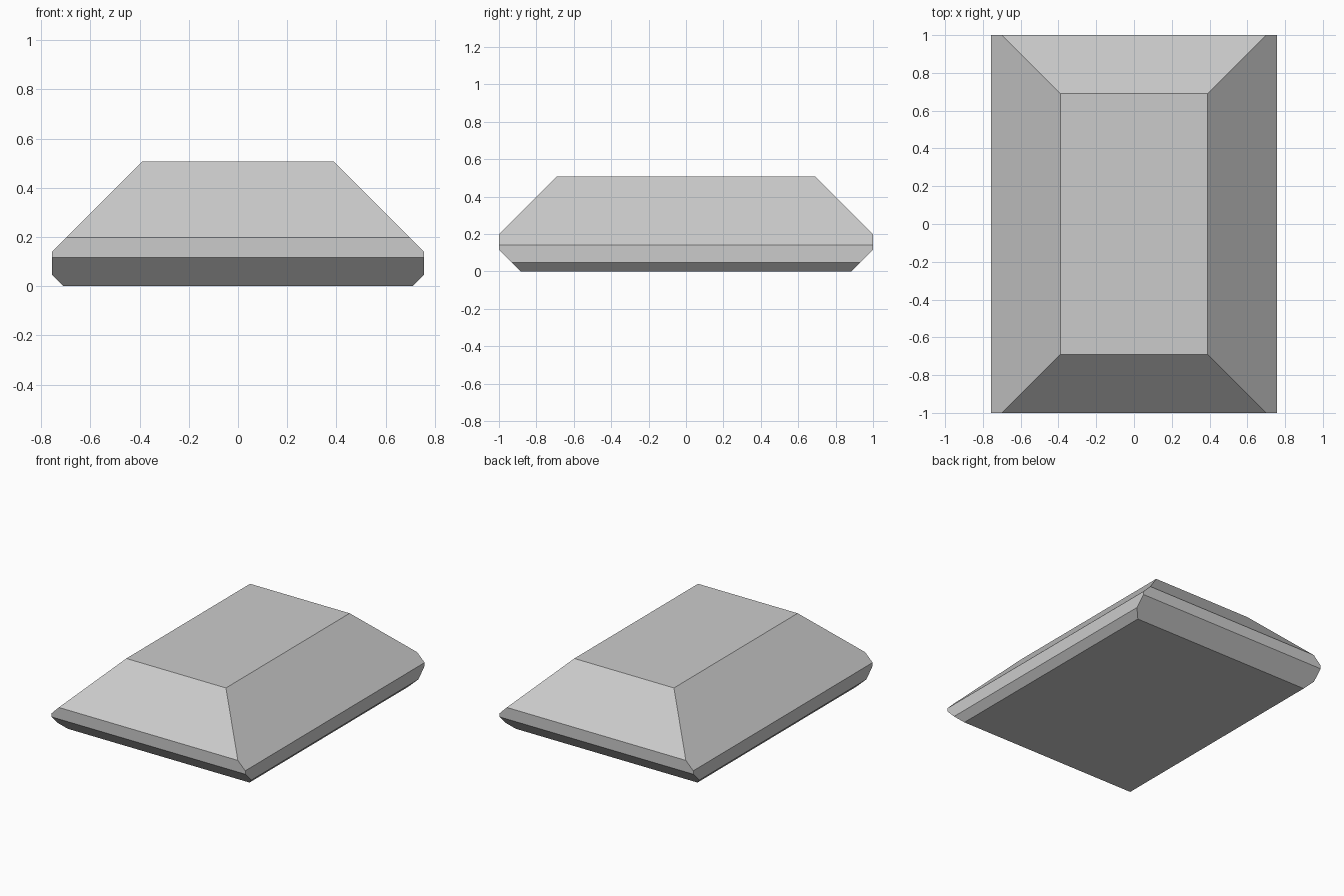
import bpy, bmesh
from mathutils import Vector

if "Cube" in bpy.data.objects:
    bpy.data.objects.remove(bpy.data.objects["Cube"])

HX, HY, H = 0.757, 1.0, 0.508


def slice_off(bm, point, normal):
    """Cut away everything beyond a plane and cap the opening."""
    geom = bm.verts[:] + bm.edges[:] + bm.faces[:]
    cut = bmesh.ops.bisect_plane(bm, geom=geom, dist=1e-5, plane_co=point,
                                 plane_no=normal, clear_outer=True)
    edges = [e for e in cut["geom_cut"] if isinstance(e, bmesh.types.BMEdge)]
    bmesh.ops.contextual_create(bm, geom=edges)


# Block with the overall size
bm = bmesh.new()
bmesh.ops.create_cube(bm, size=1)
for v in bm.verts:
    v.co = Vector((v.co.x * 2 * HX, v.co.y * 2 * HY, (v.co.z + 0.5) * H))

# 45 degree bevels: large above, small below, on all four sides
for s in (-1, 1):
    slice_off(bm, (s * HX, 0, 0.140), (s, 0, 1))
    slice_off(bm, (0, s * HY, 0.198), (0, s, 1))
    slice_off(bm, (s * HX, 0, 0.048), (s, 0, -1))
    slice_off(bm, (0, s * HY, 0.116), (0, s, -1))

bmesh.ops.recalc_face_normals(bm, faces=bm.faces[:])
mesh = bpy.data.meshes.new("bevelled_block")
bm.to_mesh(mesh)
bm.free()
bpy.context.collection.objects.link(bpy.data.objects.new("bevelled_block", mesh))
